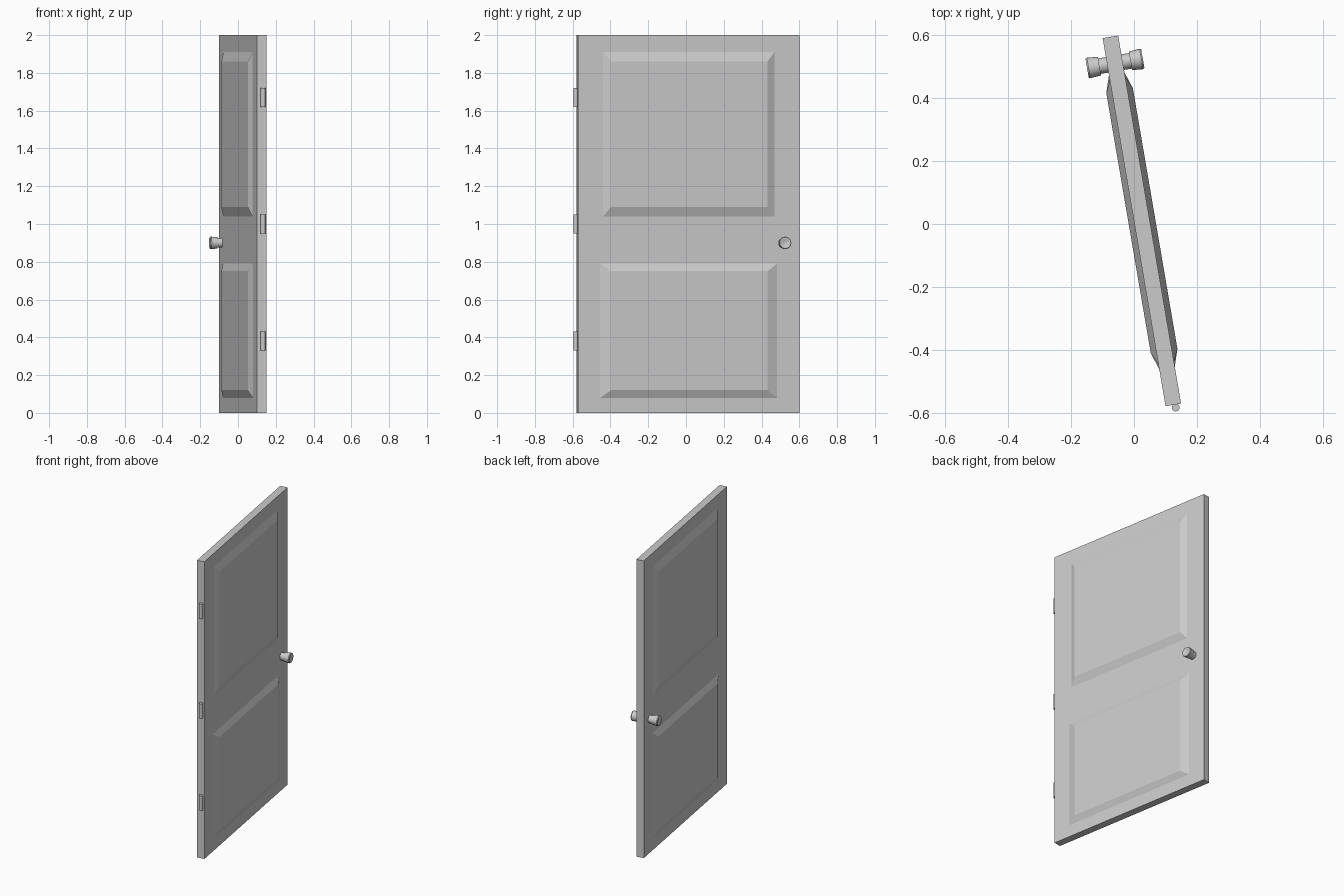
import bpy, bmesh, math
from mathutils import Matrix

if "Cube" in bpy.data.objects:
    bpy.data.objects.remove(bpy.data.objects["Cube"])

# Door frame of reference: local x = thickness, local y = width (towards knob)
DOOR = Matrix.Translation((0.025, 0.01, 0)) @ Matrix.Rotation(math.radians(9.7), 4, 'Z')
HALF_T, HALF_W = 0.025, 0.594


def finish(name, bm, smooth=False):
    bmesh.ops.recalc_face_normals(bm, faces=bm.faces)
    me = bpy.data.meshes.new(name)
    bm.to_mesh(me)
    bm.free()
    ob = bpy.data.objects.new(name, me)
    bpy.context.collection.objects.link(ob)
    ob.matrix_world = DOOR
    if smooth:
        bpy.ops.object.select_all(action='DESELECT')
        ob.select_set(True)
        bpy.context.view_layer.objects.active = ob
        bpy.ops.object.shade_smooth_by_angle(angle=math.radians(30))
    return ob


def loft(name, rings, smooth=False):
    """Bridge successive rings of points and cap both ends."""
    bm = bmesh.new()
    vs = [[bm.verts.new(p) for p in r] for r in rings]
    n = len(vs[0])
    for a, b in zip(vs, vs[1:]):
        for i in range(n):
            j = (i + 1) % n
            bm.faces.new((a[i], a[j], b[j], b[i]))
    bm.faces.new(vs[0])
    bm.faces.new(vs[-1])
    return finish(name, bm, smooth)


def rect(x, y, z0, z1):
    return [(x, -y, z0), (x, y, z0), (x, y, z1), (x, -y, z1)]


# Door slab
loft("door_slab", [rect(-HALF_T, HALF_W, 0, 2), rect(HALF_T, HALF_W, 0, 2)])

# Raised panels and knobs on both faces
panels = [("upper_panel", 0.46, 1.04, 1.91, 0.05), ("lower_panel", 0.475, 0.08, 0.79, 0.04)]
knob = [(0.02, 0.025), (0.05, 0.025), (0.05, 0.030), (0.085, 0.033),
        (0.09, 0.030), (0.09, 0.020), (0.086, 0.012)]
SIDES = 24
for side, s in (("front", -1), ("back", 1)):
    for name, w, z0, z1, bev in panels:
        loft(f"{name}_{side}", [rect(s * (HALF_T - 0.005), w, z0, z1),
                                rect(s * HALF_T, w, z0, z1),
                                rect(s * 0.043, 0.42, z0 + bev, z1 - bev)])
    angles = [2 * math.pi * i / SIDES for i in range(SIDES)]
    loft(f"knob_{side}", [[(s * x, 0.508 + r * math.cos(t), 0.9 + r * math.sin(t))
                           for t in angles] for x, r in knob], smooth=True)

# Hinge barrels along the hinge edge
for i, z in enumerate((0.38, 1.0, 1.67)):
    bm = bmesh.new()
    bmesh.ops.create_cone(bm, cap_ends=True, segments=16, radius1=0.0125, radius2=0.0125,
                          depth=0.1, matrix=Matrix.Translation((0.006, -HALF_W - 0.0095, z)))
    finish(f"hinge_{i + 1}", bm, smooth=True)
